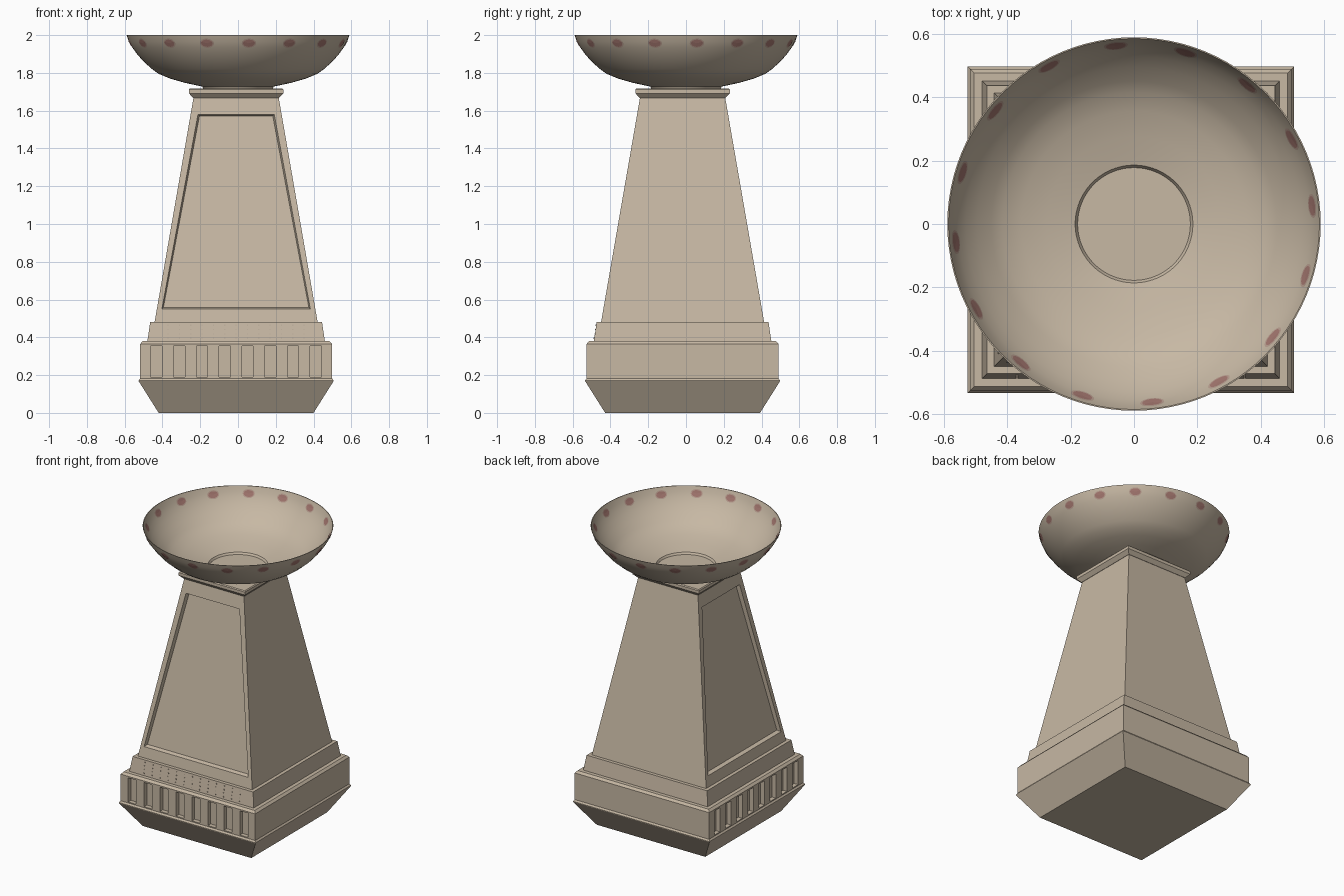
import bpy, bmesh, math
from mathutils import Matrix

if "Cube" in bpy.data.objects:
    bpy.data.objects.remove(bpy.data.objects["Cube"])

CX, CY = -0.01, -0.018          # pedestal axis


def material(name, rgb):
    m = bpy.data.materials.new(name)
    m.diffuse_color = (*rgb, 1)
    m.use_nodes = True
    m.node_tree.nodes["Principled BSDF"].inputs["Base Color"].default_value = m.diffuse_color
    return m


STONE = material("warm stone", (0.57, 0.48, 0.37))
RED = material("faded red paint", (0.37, 0.185, 0.16))
PINK = material("pale red edge", (0.48, 0.34, 0.275))


def make(name, bm, mat=STONE, fix_normals=True):
    if fix_normals:
        bmesh.ops.recalc_face_normals(bm, faces=bm.faces)
    me = bpy.data.meshes.new(name)
    bm.to_mesh(me)
    bm.free()
    me.materials.append(mat)
    ob = bpy.data.objects.new(name, me)
    bpy.context.collection.objects.link(ob)
    return ob


def loft(bm, rings):
    """Closed skin through matching rings of points."""
    vs = [[bm.verts.new(p) for p in r] for r in rings]
    n = len(rings[0])
    for a, b in zip(vs, vs[1:]):
        for i in range(n):
            j = (i + 1) % n
            bm.faces.new((a[i], a[j], b[j], b[i]))
    bm.faces.new(vs[0][::-1])
    bm.faces.new(vs[-1])


def square_part(name, profile):
    """Square section stacked up through (half width, z) pairs."""
    bm = bmesh.new()
    loft(bm, [[(CX + sx * h, CY + sy * h, z)
               for sx, sy in ((-1, -1), (1, -1), (1, 1), (-1, 1))]
              for h, z in profile])
    return make(name, bm)


def cut(target, shapes):
    """Cut recesses (each two rings about the axis) in the front and left."""
    bm = bmesh.new()
    for turn in (0, -math.pi / 2):
        rot = Matrix.Translation((CX, CY, 0)) @ Matrix.Rotation(turn, 4, 'Z')
        for rings in shapes:
            part = bmesh.new()
            loft(part, rings)
            part.transform(rot)
            tmp = bpy.data.meshes.new("tmp")
            part.to_mesh(tmp)
            part.free()
            bm.from_mesh(tmp)
            bpy.data.meshes.remove(tmp)
    cutter = make(target.name + "_cutter", bm)
    cutter.hide_render = True
    mod = target.modifiers.new("recesses", 'BOOLEAN')
    mod.operation = 'DIFFERENCE'
    mod.solver = 'EXACT'
    mod.object = cutter
    bpy.context.view_layer.objects.active = target
    bpy.ops.object.modifier_apply(modifier=mod.name)
    bpy.data.objects.remove(cutter)


# Pedestal, bottom to top
square_part("foot", [(0.41, 0), (0.516, 0.168), (0.516, 0.172), (0.506, 0.186)])
block = square_part("fluted_block", [(0.508, 0.182), (0.508, 0.365), (0.495, 0.38)])
square_part("collar", [(0.47, 0.378), (0.455, 0.48)])
shaft = square_part("shaft", [(0.432, 0.478), (0.225, 1.672)])
square_part("cap", [(0.228, 1.668), (0.25, 1.692), (0.25, 1.712), (0.245, 1.718)])

# Flutes: eight upright slots per decorated side
flutes = []
for k in range(8):
    x = -0.422 + k * 0.1206
    flutes.append([[(x - 0.03, y, 0.19), (x + 0.03, y, 0.19),
                    (x + 0.03, y, 0.355), (x - 0.03, y, 0.355)]
                   for y in (-0.6, -0.478)])
cut(block, flutes)


# Tapered sunken panels following the slope of the shaft
def face_y(z):
    return -(0.432 + (0.225 - 0.432) * (z - 0.478) / 1.194)


def panel_ring(offset, inset):
    lo, hi = 0.55 + inset, 1.58 - inset
    return [(-0.393 + inset, face_y(lo) + offset, lo), (0.393 - inset, face_y(lo) + offset, lo),
            (0.202 - inset, face_y(hi) + offset, hi), (-0.202 + inset, face_y(hi) + offset, hi)]


cut(shaft, [[panel_ring(-0.05, 0), panel_ring(0, 0), panel_ring(0.024, 0.008)]])

# Tiny studs on the front of the collar
bm = bmesh.new()
for c in range(13):
    for r in range(4):
        z = 0.395 + r * 0.023
        y = CY - (0.47 - 0.015 * (z - 0.378) / 0.102)
        x = CX - 0.36 + c * 0.06
        bmesh.ops.create_cube(bm, size=1, matrix=Matrix.Translation((x, y, z))
                              @ Matrix.Diagonal((0.006, 0.006, 0.006, 1)))
make("collar_studs", bm)

# Bowl: thin turned shell with a flat floor
PROFILE = [(0.182, 1.715), (0.19, 1.728), (0.28, 1.747), (0.36, 1.770), (0.42, 1.795),
           (0.455, 1.82), (0.50, 1.86), (0.535, 1.90), (0.560, 1.935), (0.577, 1.965), (0.59, 2.0)]
T = 0.004
N = 96


def circle(r, z):
    return [(r * math.cos(2 * math.pi * i / N), r * math.sin(2 * math.pi * i / N), z)
            for i in range(N)]


bm = bmesh.new()
inside = [(r - T, z + (T if z < 1.9 else 0)) for r, z in PROFILE]
loft(bm, [circle(r, z) for r, z in PROFILE + inside[::-1]])
bowl = make("bowl", bm)
bpy.context.view_layer.objects.active = bowl
bowl.select_set(True)
bpy.ops.object.shade_smooth_by_angle(angle=math.radians(35))
bowl.select_set(False)


# Painted spots: small ovals lying on both faces of the bowl wall
def bowl_radius(z):
    for (r0, z0), (r1, z1) in zip(PROFILE, PROFILE[1:]):
        if z <= z1:
            return r0 + (r1 - r0) * (z - z0) / (z1 - z0)
    return PROFILE[-1][0]


def spots(name, mat, half_w, half_h, gap):
    bm = bmesh.new()
    for k in range(16):
        mid = math.radians(5.8 + 22.5 * k)
        for off in (gap, -T - gap):
            def point(u, v):
                z = 1.957 + v * half_h
                a = mid + u * half_w / 0.575
                r = bowl_radius(z) + off
                return bm.verts.new((r * math.cos(a), r * math.sin(a), z))
            hub = point(0, 0)
            rim = [point(math.cos(t * math.pi / 8), math.sin(t * math.pi / 8)) for t in range(16)]
            for i in range(16):
                tri = (hub, rim[i], rim[(i + 1) % 16])
                bm.faces.new(tri if off > 0 else tri[::-1])
    make(name, bm, mat, False)


spots("spot_edges", PINK, 0.039, 0.025, 0.0012)
spots("spots", RED, 0.032, 0.019, 0.0024)
